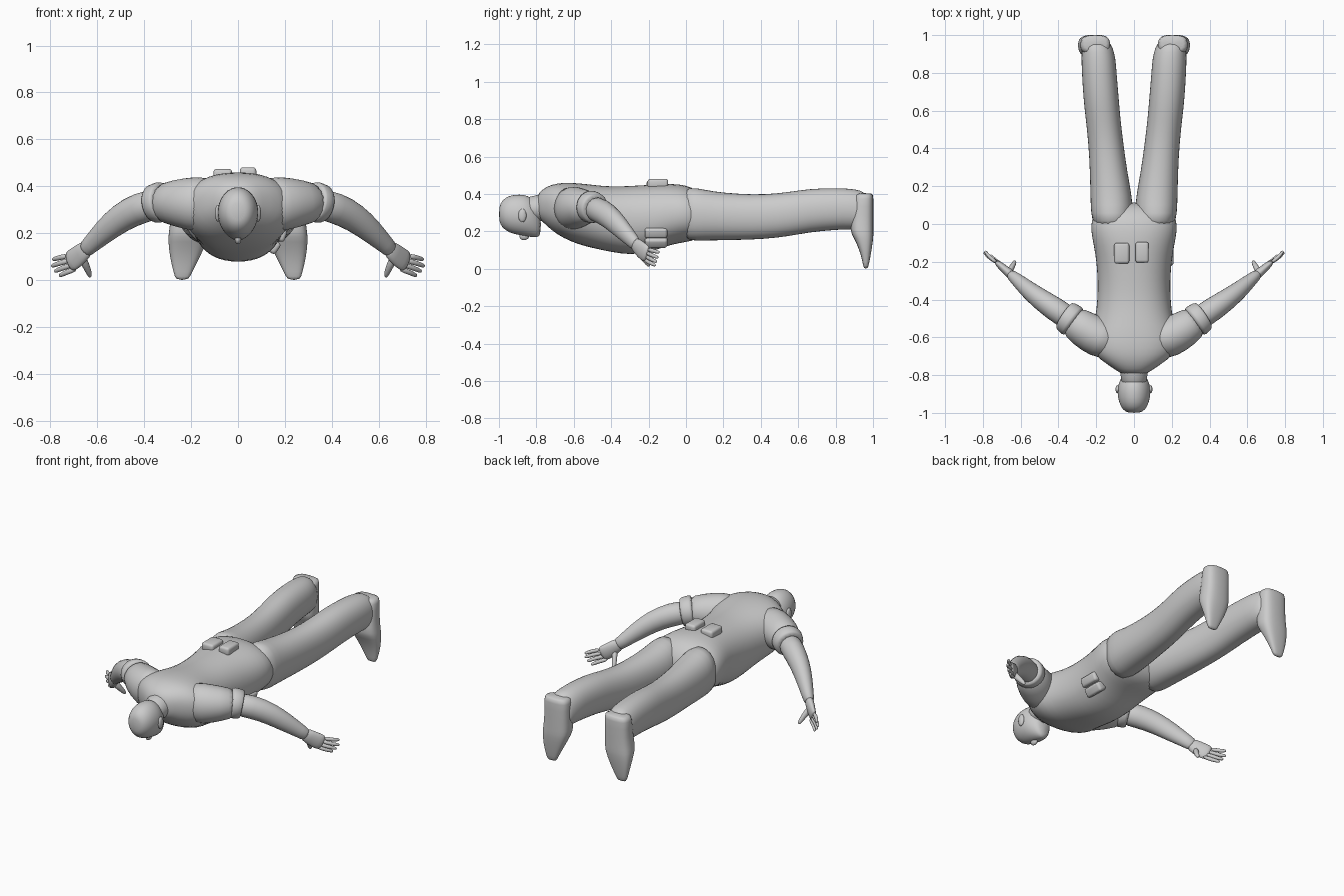
import bpy, bmesh, math
from mathutils import Vector

def loft(name, rings, n=16, power=2.0, sub=1):
    """Skin a list of (centre, u, v) super-elliptic rings and cap both ends."""
    bm = bmesh.new()
    loops = []
    for c, u, v in rings:
        loop = []
        for i in range(n):
            a = 2 * math.pi * i / n
            ca, sa = math.cos(a), math.sin(a)
            ca = math.copysign(abs(ca) ** (2 / power), ca)
            sa = math.copysign(abs(sa) ** (2 / power), sa)
            loop.append(bm.verts.new(Vector(c) + Vector(u) * ca + Vector(v) * sa))
        loops.append(loop)
    for a, b in zip(loops, loops[1:]):
        for i in range(n):
            bm.faces.new((a[i], a[(i + 1) % n], b[(i + 1) % n], b[i]))
    bm.faces.new(loops[0])
    bm.faces.new(loops[-1])
    return finish(name, bm, sub)

def finish(name, bm, sub):
    bmesh.ops.recalc_face_normals(bm, faces=bm.faces)
    for f in bm.faces:
        f.smooth = True
    me = bpy.data.meshes.new(name)
    bm.to_mesh(me)
    bm.free()
    ob = bpy.data.objects.new(name, me)
    bpy.context.collection.objects.link(ob)
    if sub:
        ob.modifiers.new("smooth", 'SUBSURF').levels = sub
    return ob

def along_y(rows):
    """Rows of y, x centre, x half, z low, z high."""
    return [((x, y, (lo + hi) / 2), (h, 0, 0), (0, 0, (hi - lo) / 2))
            for y, x, h, lo, hi in rows]

def tube(name, pts, s=1, n=12, power=2.0):
    """Limb through points x, y, z, horizontal radius, vertical radius."""
    ps = [Vector((s * p[0], p[1], p[2])) for p in pts]
    rings = []
    for i, p in enumerate(ps):
        d = (ps[min(i + 1, len(ps) - 1)] - ps[max(i - 1, 0)]).normalized()
        u = d.cross(Vector((0, 0, 1))).normalized()
        v = u.cross(d)
        rings.append((p, u * pts[i][3], v * pts[i][4]))
    return loft(name, rings, n, power)

def box(name, loc, size, rot=(0, 0, 0)):
    bm = bmesh.new()
    bmesh.ops.create_cube(bm, size=1)
    bmesh.ops.scale(bm, vec=size, verts=bm.verts)
    ob = finish(name, bm, 0)
    ob.location, ob.rotation_euler = loc, rot
    bev = ob.modifiers.new("bevel", 'BEVEL')
    bev.width, bev.segments = 0.014, 3
    return ob

def ball(name, loc, size):
    bm = bmesh.new()
    bmesh.ops.create_uvsphere(bm, u_segments=16, v_segments=10, radius=1)
    bmesh.ops.scale(bm, vec=size, verts=bm.verts)
    ob = finish(name, bm, 0)
    ob.location = loc
    return ob

# Torso from neckline to buttocks
loft("torso", along_y([
    (-0.80, 0, 0.06, 0.28, 0.39), (-0.77, 0, 0.10, 0.255, 0.425),
    (-0.72, 0, 0.18, 0.205, 0.452), (-0.66, 0, 0.235, 0.165, 0.462),
    (-0.58, 0, 0.235, 0.13, 0.46), (-0.50, 0, 0.205, 0.11, 0.45),
    (-0.40, 0, 0.195, 0.088, 0.44), (-0.30, 0, 0.193, 0.073, 0.444),
    (-0.20, 0, 0.20, 0.085, 0.45), (-0.12, 0, 0.213, 0.115, 0.455),
    (-0.04, 0, 0.23, 0.137, 0.455), (0.03, 0, 0.228, 0.145, 0.44),
    (0.08, 0, 0.19, 0.17, 0.40), (0.115, 0, 0.08, 0.22, 0.34)]), 24, 2.25)

# Neck, head and facial features
loft("neck", along_y([(-0.87, 0, 0.065, 0.25, 0.385), (-0.80, 0, 0.072, 0.255, 0.392),
                      (-0.73, 0, 0.085, 0.25, 0.415), (-0.70, 0, 0.09, 0.25, 0.42)]))
loft("head", along_y([
    (-1.00, 0, 0.032, 0.255, 0.33), (-0.985, 0, 0.06, 0.22, 0.367),
    (-0.945, 0, 0.082, 0.19, 0.395), (-0.89, 0, 0.09, 0.178, 0.40),
    (-0.845, 0, 0.085, 0.17, 0.395), (-0.80, 0, 0.062, 0.165, 0.36),
    (-0.775, 0, 0.035, 0.172, 0.30)]), 18)
ball("nose", (0, -0.865, 0.175), (0.014, 0.026, 0.022))
for s in (1, -1):
    ball("ear", (s * 0.086, -0.875, 0.285), (0.012, 0.022, 0.036))

for s in (1, -1):
    # Leg
    loft("leg", along_y([
        (-0.03, s * 0.115, 0.10, 0.15, 0.44), (0.06, s * 0.117, 0.113, 0.147, 0.435),
        (0.14, s * 0.12, 0.112, 0.15, 0.415), (0.28, s * 0.135, 0.10, 0.152, 0.402),
        (0.42, s * 0.148, 0.094, 0.157, 0.398), (0.55, s * 0.163, 0.093, 0.172, 0.412),
        (0.66, s * 0.174, 0.095, 0.194, 0.43), (0.80, s * 0.184, 0.093, 0.207, 0.434),
        (0.88, s * 0.188, 0.092, 0.21, 0.43), (0.94, s * 0.195, 0.082, 0.205, 0.42),
        (0.965, s * 0.20, 0.07, 0.22, 0.40)]), 18, 2.2)
    # Foot hanging down from heel to toe: z, x centre, x half, y near, y far
    foot = [(0.405, 0.205, 0.07, 0.91, 0.998), (0.39, 0.205, 0.082, 0.90, 1.003),
            (0.28, 0.205, 0.08, 0.885, 1.003), (0.20, 0.21, 0.087, 0.875, 1.003),
            (0.17, 0.214, 0.085, 0.895, 1.003), (0.10, 0.226, 0.066, 0.928, 0.993),
            (0.03, 0.236, 0.038, 0.945, 0.98), (0.0, 0.238, 0.028, 0.95, 0.972)]
    loft("foot", [((s * x, (a + b) / 2, z), (h, 0, 0), (0, (b - a) / 2, 0))
                  for z, x, h, a, b in foot], 16, 2.8)
    # Short sleeve with raised cuff
    tube("sleeve", [(0.10, -0.63, 0.32, 0.10, 0.12), (0.19, -0.60, 0.325, 0.11, 0.12),
                    (0.27, -0.555, 0.33, 0.10, 0.10), (0.35, -0.495, 0.33, 0.082, 0.08)], s, 16)
    tube("cuff", [(0.318, -0.52, 0.335, 0.086, 0.083), (0.322, -0.517, 0.335, 0.092, 0.09),
                  (0.365, -0.485, 0.323, 0.086, 0.084), (0.37, -0.482, 0.322, 0.078, 0.076)], s, 16)
    # Bare arm down to the wrist
    tube("arm", [(0.33, -0.51, 0.33, 0.07, 0.07), (0.42, -0.45, 0.308, 0.066, 0.07),
                 (0.50, -0.395, 0.267, 0.058, 0.065), (0.57, -0.34, 0.208, 0.047, 0.055),
                 (0.63, -0.285, 0.15, 0.034, 0.04), (0.66, -0.262, 0.122, 0.027, 0.038)], s)
    # Palm, four fingers and thumb
    tube("palm", [(0.635, -0.282, 0.145, 0.028, 0.036), (0.67, -0.252, 0.112, 0.024, 0.046),
                  (0.705, -0.222, 0.086, 0.020, 0.05), (0.725, -0.205, 0.074, 0.015, 0.044)], s)
    for i in range(4):
        root = Vector((0.725 - 0.013 * i, -0.205 - 0.006 * i, 0.104 - 0.018 * i))
        tip = Vector(((0.79, 0.795, 0.782, 0.762)[i], -0.143 - 0.007 * i,
                      (0.088, 0.06, 0.037, 0.018)[i]))
        mid = root.lerp(tip, 0.55) + Vector((0.006, -0.004, 0))
        tube("finger", [(*root, 0.012, 0.013), (*mid, 0.011, 0.012),
                        (*root.lerp(tip, 0.93), 0.009, 0.01), (*tip, 0.005, 0.005)], s, 8)
    tube("thumb", [(0.665, -0.26, 0.10, 0.018, 0.024), (0.647, -0.23, 0.06, 0.016, 0.018),
                   (0.633, -0.205, 0.028, 0.013, 0.014), (0.63, -0.195, 0.012, 0.007, 0.007)], s, 8)

# Belt pouches on the lower back and the right hip
box("back_pouch", (-0.065, -0.155, 0.449), (0.08, 0.11, 0.05))
box("back_pouch", (0.043, -0.15, 0.456), (0.07, 0.11, 0.05))
for z, x, tilt in ((0.195, 0.178, 0.35), (0.145, 0.148, 0.6)):
    box("hip_pouch", (x, -0.16, z), (0.055, 0.12, 0.055), (0, tilt, 0))
